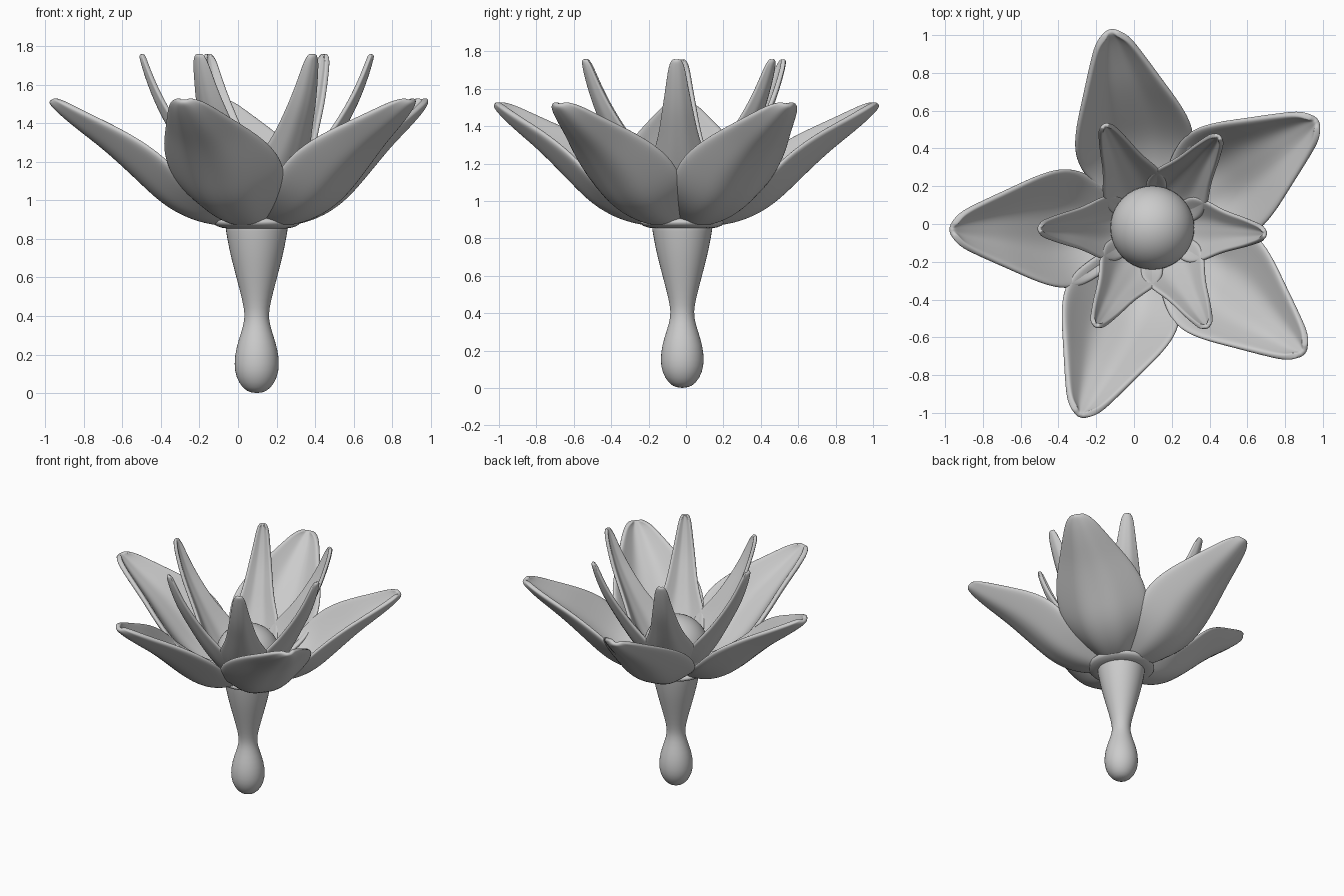
import bpy, bmesh, math

if "Cube" in bpy.data.objects:
    bpy.data.objects.remove(bpy.data.objects["Cube"])

CX, CY = 0.097, -0.02   # flower axis


def finish(ob, subdiv):
    for p in ob.data.polygons:
        p.use_smooth = True
    if subdiv:
        m = ob.modifiers.new("smooth", "SUBSURF")
        m.levels = m.render_levels = subdiv


def make_object(name, bm):
    bmesh.ops.recalc_face_normals(bm, faces=bm.faces[:])
    me = bpy.data.meshes.new(name)
    bm.to_mesh(me)
    bm.free()
    ob = bpy.data.objects.new(name, me)
    bpy.context.collection.objects.link(ob)
    ob.location = (CX, CY, 0)
    return ob


def petal(name, stations, angle, cup, thick, reach=1.0, across=10):
    """Cupped petal: stations are (radius, height, half width) along the midrib."""
    bm = bmesh.new()
    rows = []
    for i, (r, z, w) in enumerate(stations):
        a, b = stations[max(i - 1, 0)], stations[min(i + 1, len(stations) - 1)]
        dr, dz = b[0] - a[0], b[1] - a[1]
        n = math.hypot(dr, dz)
        row = []
        for j in range(across + 1):
            t = 2 * j / across - 1
            lift = cup * w * t * t + 0.02 * w * math.cos(t * 9)
            row.append(bm.verts.new(((r - lift * dz / n) * reach, w * t, z + lift * dr / n)))
        rows.append(row)
    # rounded tip
    for j, v in enumerate(rows[-1]):
        t = 2 * j / across - 1
        v.co.x -= stations[-1][2] * 0.5 * t * t
    for lo, hi in zip(rows, rows[1:]):
        for j in range(across):
            bm.faces.new((lo[j], hi[j], hi[j + 1], lo[j + 1]))
    ob = make_object(name, bm)
    ob.rotation_euler.z = math.radians(angle)
    s = ob.modifiers.new("thickness", "SOLIDIFY")
    s.thickness, s.offset = thick, 0
    finish(ob, 2)


def lathe(name, profile, sides=20):
    bm = bmesh.new()
    rings = [[bm.verts.new((r * math.cos(2 * math.pi * k / sides),
                            r * math.sin(2 * math.pi * k / sides), z))
              for k in range(sides)] for r, z in profile]
    for lo, hi in zip(rings, rings[1:]):
        for k in range(sides):
            bm.faces.new((lo[k], lo[(k + 1) % sides], hi[(k + 1) % sides], hi[k]))
    bm.faces.new(rings[0][::-1])
    bm.faces.new(rings[-1])
    finish(make_object(name, bm), 1)


# stem with bulb at the foot
lathe("stem", [(0.03, 0.0), (0.075, 0.025), (0.11, 0.085), (0.119, 0.15), (0.11, 0.23),
               (0.083, 0.31), (0.062, 0.38), (0.066, 0.44), (0.085, 0.52), (0.118, 0.64),
               (0.146, 0.75), (0.163, 0.85), (0.17, 0.89), (0.1, 0.91)])

# flower base collar
lathe("collar", [(0.12, 0.85), (0.19, 0.855), (0.24, 0.88), (0.22, 0.91), (0.1, 0.92)])

# round flower centre
bpy.ops.mesh.primitive_uv_sphere_add(segments=40, ring_count=24, radius=0.222,
                                     location=(CX, CY, 1.04))
bpy.context.object.name = "flower_centre"
finish(bpy.context.object, 0)

# five broad outer petals
outer = [(0.05, 0.875, 0.09), (0.2, 0.88, 0.18), (0.34, 0.91, 0.26), (0.48, 0.985, 0.31),
         (0.6, 1.10, 0.32), (0.7, 1.195, 0.285), (0.8, 1.285, 0.225), (0.91, 1.37, 0.165),
         (1.0, 1.445, 0.115), (1.045, 1.49, 0.078), (1.07, 1.52, 0.03)]
for i, (ang, reach) in enumerate([(180.5, 1.0), (102, 1.0), (33, 0.975), (-39.5, 0.975), (-111, 1.0)]):
    petal(f"outer_petal_{i + 1}", outer, ang, 0.55, 0.035, reach)

# six narrow inner petals
inner = [(0.06, 0.9, 0.08), (0.17, 0.95, 0.14), (0.25, 1.04, 0.18), (0.32, 1.15, 0.17),
         (0.385, 1.26, 0.125), (0.44, 1.36, 0.1), (0.505, 1.48, 0.08), (0.55, 1.59, 0.06),
         (0.58, 1.68, 0.046), (0.593, 1.73, 0.034), (0.6, 1.758, 0.014)]
for i, ang in enumerate([180.5, 115, 54, -3, -61, -120]):
    petal(f"inner_petal_{i + 1}", inner, ang, 0.45, 0.025)
